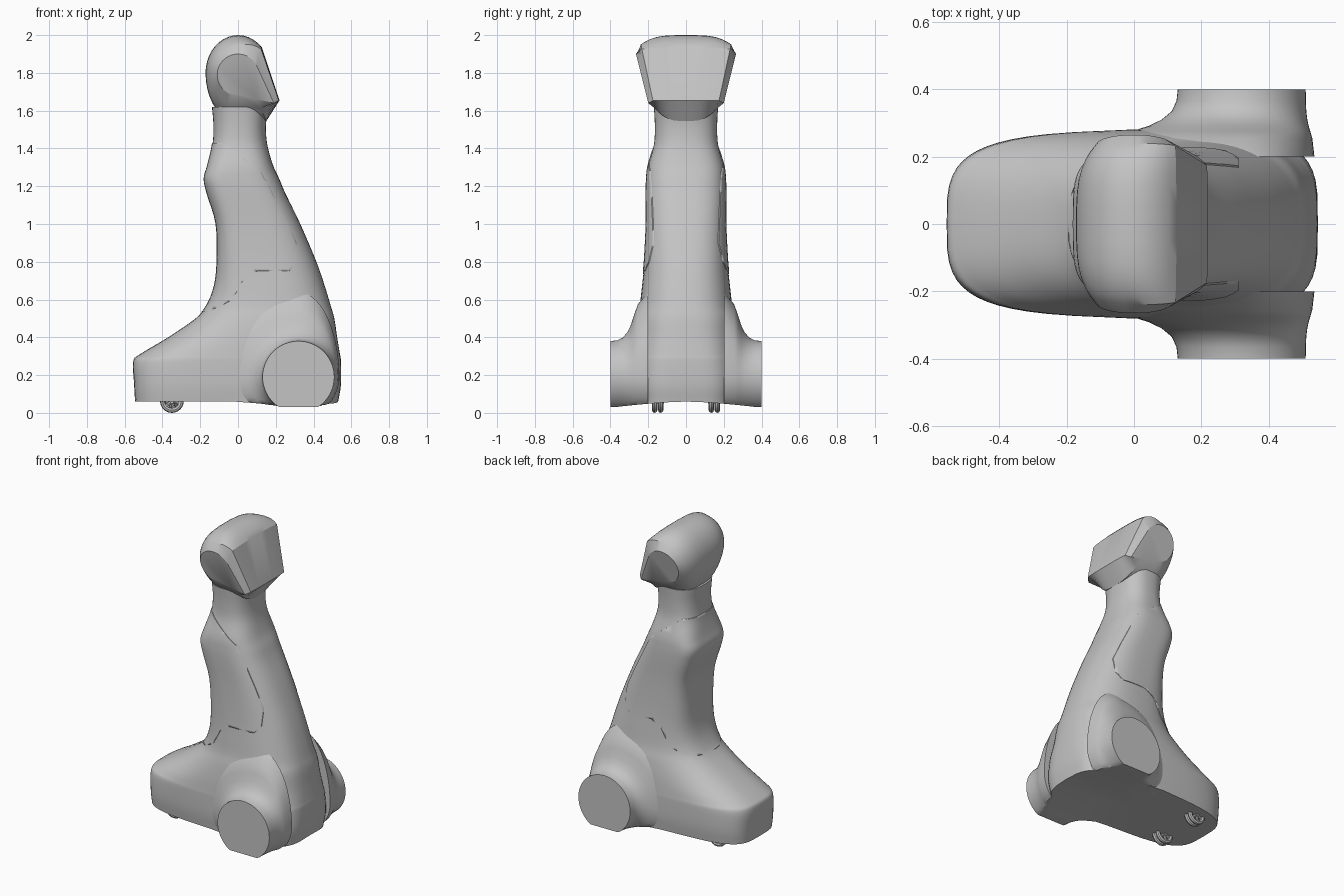
import bpy
import bmesh
from math import sin, cos, pi, radians, copysign
from mathutils import Vector, Matrix

cube = bpy.data.objects.get("Cube")
if cube:
    bpy.data.objects.remove(cube)

grey = bpy.data.materials.new("light grey")
grey.use_nodes = True
colour = (0.55, 0.55, 0.55, 1)
grey.diffuse_color = colour
grey.node_tree.nodes["Principled BSDF"].inputs["Base Color"].default_value = colour


def finish(name, bm, angle=32):
    """Turn a bmesh into a smooth-shaded grey object."""
    bmesh.ops.recalc_face_normals(bm, faces=bm.faces)
    mesh = bpy.data.meshes.new(name)
    bm.to_mesh(mesh)
    bm.free()
    mesh.materials.append(grey)
    ob = bpy.data.objects.new(name, mesh)
    bpy.context.collection.objects.link(ob)
    bpy.ops.object.select_all(action="DESELECT")
    ob.select_set(True)
    bpy.context.view_layer.objects.active = ob
    bpy.ops.object.shade_smooth_by_angle(angle=radians(angle))
    return ob


def loft(rings, closed=False):
    """Skin a list of equal rings; cap the ends, or join last to first."""
    bm = bmesh.new()
    loops = [[bm.verts.new(p) for p in ring] for ring in rings]
    pairs = list(zip(loops, loops[1:]))
    if closed:
        pairs.append((loops[-1], loops[0]))
    for a, b in pairs:
        for i in range(len(a)):
            j = (i + 1) % len(a)
            bm.faces.new((a[i], a[j], b[j], b[i]))
    if not closed:
        bm.faces.new(loops[0])
        bm.faces.new(loops[-1])
    return bm


def floor_height(x, y):
    """Underside: raised at the nose, arched between the drive wheels."""
    t = min(1, max(0, (x + 0.05) / 0.3))
    t = t * t * (3 - 2 * t)
    return 0.06 - 0.03 * t * min(1, abs(y) / 0.38) ** 1.5


# Body: height, rear x, front x, half width, roundness of rear, of front
SECTIONS = [
    (0.06, -0.545, 0.53, 0.27, 4, 4),
    (0.15, -0.55, 0.545, 0.28, 4, 4),
    (0.27, -0.555, 0.545, 0.28, 3.6, 3.6),
    (0.31, -0.52, 0.54, 0.278, 3.2, 3.4),
    (0.4, -0.37, 0.525, 0.272, 2.8, 3),
    (0.5, -0.225, 0.51, 0.26, 2.8, 2.8),
    (0.57, -0.165, 0.49, 0.245, 2.9, 2.6),
    (0.67, -0.125, 0.46, 0.233, 3.2, 2.5),
    (0.8, -0.11, 0.415, 0.22, 3.6, 2.5),
    (1.0, -0.115, 0.33, 0.21, 4, 2.6),
    (1.16, -0.162, 0.252, 0.21, 4, 2.7),
    (1.24, -0.178, 0.218, 0.208, 4, 2.7),
    (1.31, -0.16, 0.186, 0.2, 3.6, 2.7),
    (1.42, -0.135, 0.155, 0.17, 2.8, 2.5),
    (1.52, -0.13, 0.148, 0.165, 2.5, 2.5),
    (1.62, -0.138, 0.16, 0.17, 2.5, 2.5),
]


def body_sections(steps=4):
    """Smooth the section table with a spline."""
    last = len(SECTIONS) - 1
    for i in range(last):
        p = [SECTIONS[min(max(i + d, 0), last)] for d in (-1, 0, 1, 2)]
        for s in range(steps):
            t = s / steps
            yield [b + 0.5 * t * (c - a + t * (2 * a - 5 * b + 4 * c - d
                   + t * (3 * (b - c) + d - a))) for a, b, c, d in zip(*p)]
    yield SECTIONS[last]


def body_ring(section, grow=0.0, count=56):
    z, rear, front, half, e_rear, e_front = section
    mid, reach = (rear + front) / 2, (front - rear) / 2 + grow
    ring = []
    for k in range(count):
        c, s = cos(2 * pi * k / count), sin(2 * pi * k / count)
        e = 2 / (e_front if c > 0 else e_rear)
        u = copysign(abs(c) ** e, c)
        taper = 1 + 0.1 * min(0, u) * max(0, 1 - z)
        ring.append((mid + reach * u, (half + grow) * taper * copysign(abs(s) ** e, s), z))
    return ring


def body_mesh(grow=0.0):
    rings = [body_ring(s, grow) for s in body_sections()]
    rings[0] = [(x, y, floor_height(x, y)) for x, y, z in rings[0]]
    under = [[(x * f, y * f, floor_height(x * f, y * f)) for x, y, z in rings[0]]
             for f in (0.02, 0.3, 0.6, 0.85)]
    return loft(under + rings)


finish("body", body_mesh())

# Torso shell: a slightly raised skin trimmed to the seam outline
shell = finish("torso_shell", body_mesh(0.004))
seam = [(-0.4, 1.43), (-0.08, 1.43), (0.12, 1.28), (0.16, 1.21), (0.25, 1.03),
        (0.31, 0.9), (0.31, 0.8), (0.27, 0.75), (0.1, 0.75), (0.03, 0.71),
        (-0.03, 0.6), (-0.1, 0.56), (-0.2, 0.53), (-0.4, 0.53)]
cutter = finish("seam_cutter", loft([[(x, y, z) for x, z in seam] for y in (-0.5, 0.5)]))
cutter.hide_render = True
trim = shell.modifiers.new("trim", "BOOLEAN")
trim.operation = "INTERSECT"
trim.solver = "EXACT"
trim.object = cutter
bpy.context.view_layer.objects.active = shell
bpy.ops.object.modifier_apply(modifier="trim")
bpy.data.objects.remove(cutter)

# Drive wheel housings: round ends flaring into the body
FLARE = [(0.4, 0.19), (0.365, 0.194), (0.335, 0.208), (0.31, 0.238), (0.292, 0.275),
         (0.276, 0.325), (0.255, 0.385), (0.2, 0.45)]
for side, name in ((1, "left_wheel_housing"), (-1, "right_wheel_housing")):
    rings = []
    for y, r in FLARE:
        tight = 0.19 + 0.1 * (r - 0.19)
        ring = []
        for k in range(56):
            c, s = cos(2 * pi * k / 56), sin(2 * pi * k / 56)
            x = 0.32 + c * (tight if c > 0 else r)
            z = 0.19 + s * (r if s > 0 else tight)
            ring.append((x, side * y, max(z, floor_height(x, y))))
        rings.append(ring)
    finish(name, loft(rings))

# Head: domed middle profile blending into flat teardrop sides
N = 24
dome, ear = [], []
for i in range(N + 1):
    a = radians(43 + 222 * i / N)
    b = radians(25 + 245 * i / N)
    dome.append((0.172 * cos(a), 1.8 + (0.2 if sin(a) > 0 else 0.26) * sin(a)))
    ear.append((0.11 * cos(b), 1.79 + 0.11 * sin(b)))
dome += [(0.15, 1.545), (0.22, 1.655)]
ear += [(0.1, 1.66), (0.19, 1.64)]


def head_ring(k):
    ring = []
    for i, (p, q) in enumerate(zip(dome, ear)):
        # The visor corners stay square until the very side
        hold = 0.2 if i == len(dome) - 1 else min(1, 0.2 + 0.8 * i / 6)
        s = abs(k) ** 3.5 * (1 if abs(k) == 1 else hold)
        x, z = (p[n] + s * (q[n] - p[n]) for n in (0, 1))
        ring.append((x, k * (0.265 - 0.25 * (1.9 - z)), z))
    return ring


spread = [0.2, 0.4, 0.55, 0.68, 0.78, 0.86, 1]
finish("head", loft([head_ring(k) for k in [-k for k in reversed(spread)] + [0] + spread]), 25)


# Casters: paired rims with spokes and an axle
def torus(radius, tube, y):
    rings = []
    for i in range(24):
        a = 2 * pi * i / 24
        ring = []
        for j in range(8):
            b = 2 * pi * j / 8
            r = radius + tube * cos(b)
            ring.append((r * cos(a), y + tube * sin(b), r * sin(a)))
        rings.append(ring)
    return loft(rings, closed=True)


def rod(bm, axis, radius, length, centre):
    turn = Vector((0, 0, 1)).rotation_difference(Vector(axis)).to_matrix().to_4x4()
    bmesh.ops.create_cone(bm, cap_ends=True, segments=8, radius1=radius, radius2=radius,
                          depth=length, matrix=Matrix.Translation(centre) @ turn)


for side, name in ((1, "left_caster"), (-1, "right_caster")):
    for offset, part in ((-0.016, "inner"), (0.016, "outer")):
        bm = torus(0.049, 0.014, offset)
        for k in range(3):
            a = pi * k / 3 + offset * 20
            rod(bm, (cos(a), 0, sin(a)), 0.009, 0.09, (0, offset, 0))
        rod(bm, (0, 1, 0), 0.014, 0.034, (0, offset, 0))
        wheel = finish(f"{name}_{part}_wheel", bm)
        wheel.location = (-0.35, side * 0.15, 0.063)
